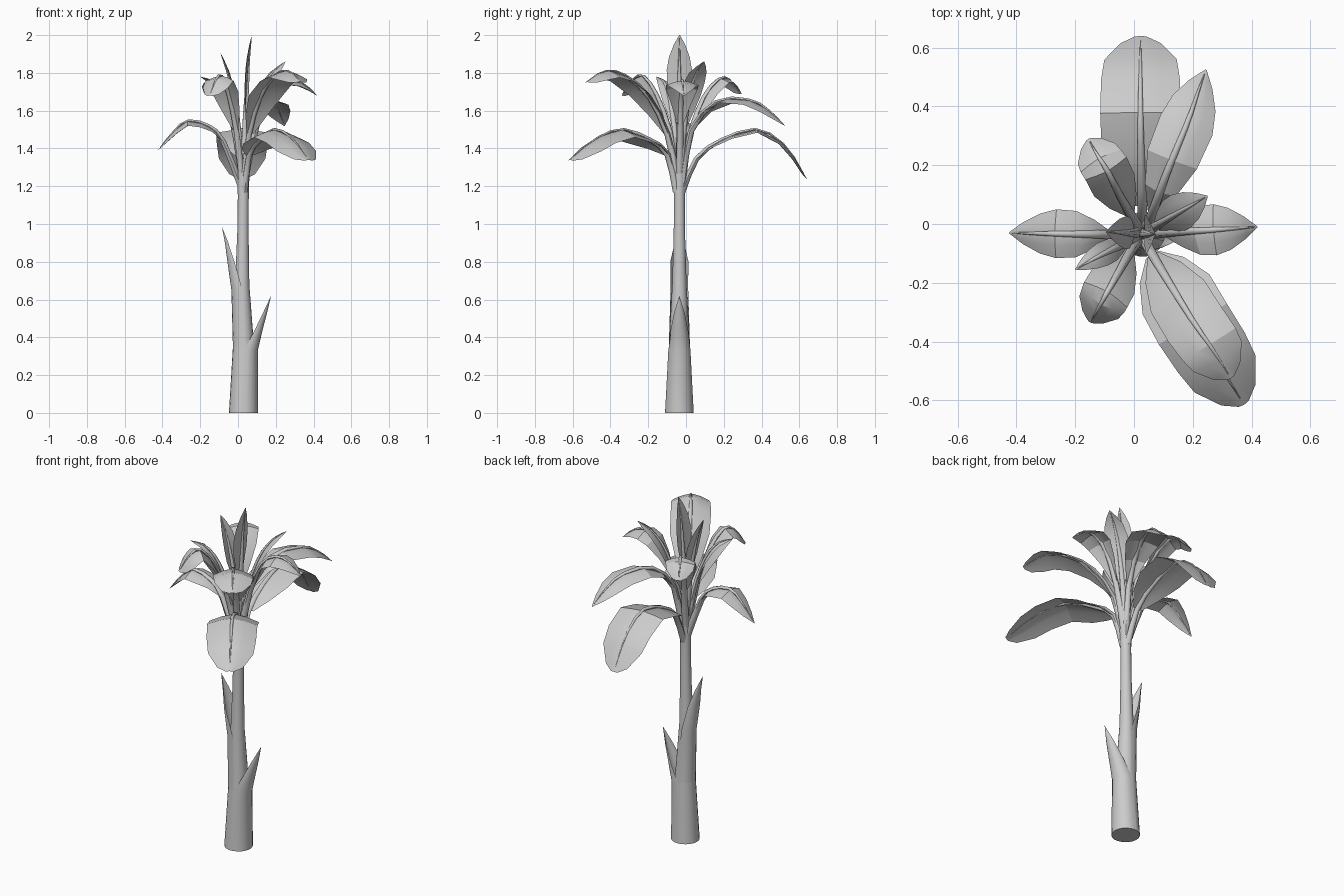
import bpy, bmesh, math
from mathutils import Vector

if "Cube" in bpy.data.objects:
    bpy.data.objects.remove(bpy.data.objects["Cube"])

CY = -0.035  # depth of the trunk axis


def make(name, bm, smooth=None):
    bmesh.ops.remove_doubles(bm, verts=bm.verts, dist=0.0002)
    bmesh.ops.recalc_face_normals(bm, faces=bm.faces)
    me = bpy.data.meshes.new(name)
    bm.to_mesh(me)
    bm.free()
    ob = bpy.data.objects.new(name, me)
    bpy.context.collection.objects.link(ob)
    if smooth:
        bpy.context.view_layer.objects.active = ob
        ob.select_set(True)
        bpy.ops.object.shade_smooth_by_angle(angle=math.radians(smooth))
        ob.select_set(False)
    return ob


def skin(bm, rings, closed=True, caps=True):
    rows = [[bm.verts.new(p) for p in r] for r in rings]
    n = len(rows[0])
    for a, b in zip(rows, rows[1:]):
        for i in range(n if closed else n - 1):
            j = (i + 1) % n
            bm.faces.new((a[i], a[j], b[j], b[i]))
    if closed and caps:
        bm.faces.new(rows[0])
        bm.faces.new(rows[-1])


def arc(cx, z, r, mid, half, n, closed=False):
    steps = n if closed else n - 1
    return [Vector((cx + r * math.cos(mid + half * (2 * i / steps - 1)),
                    CY + r * math.sin(mid + half * (2 * i / steps - 1)), z)) for i in range(n)]


def spline(pts, t):
    # Catmull-Rom through pts, t in segments
    i = min(int(t), len(pts) - 2)
    u = t - i
    p1, p2 = pts[i], pts[i + 1]
    p0 = pts[i - 1] if i else p1 * 2 - p2
    p3 = pts[i + 2] if i + 2 < len(pts) else p2 * 2 - p1
    return 0.5 * (2 * p1 + (p2 - p0) * u + (2 * p0 - 5 * p1 + 4 * p2 - p3) * u * u
                  + (3 * p1 - p0 - 3 * p2 + p3) * u ** 3)


# Trunk: tapered stem
bm = bmesh.new()
skin(bm, [arc(c, z, r, 0, math.pi, 20, True) for c, z, r in
          [(0.028, 0, 0.076), (0.029, 0.35, 0.056), (0.022, 0.68, 0.038),
           (0.026, 0.95, 0.030), (0.028, 1.15, 0.029), (0.028, 1.27, 0.033)]])
make("trunk", bm, 40)

# Sheaths: old leaf bases peeling off the trunk (centre x, z, radius, half angle)
sheaths = {
    "right_sheath": (0, [(0.028, 0.0, 0.077, 100), (0.046, 0.33, 0.059, 105), (0.080, 0.43, 0.048, 85),
                         (0.125, 0.53, 0.029, 75), (0.175, 0.62, 0.0003, 70)]),
    "left_sheath": (math.pi, [(0.030, 0.35, 0.057, 100), (0.012, 0.65, 0.047, 105), (-0.006, 0.80, 0.050, 75),
                              (-0.042, 0.90, 0.027, 70), (-0.085, 0.985, 0.0003, 70)]),
}
for name, (mid, st) in sheaths.items():
    bm = bmesh.new()
    skin(bm, [arc(c, z, r, mid, math.radians(a), 11) for c, z, r, a in st], closed=False)
    make(name, bm, 40)

BLUNT = [(0, .2), (.13, .65), (.3, .98), (.5, 1), (.7, .98), (.84, .9), (.96, .5), (1, .15)]
POINT = [(0, .15), (.15, .6), (.32, .95), (.5, 1), (.7, .82), (.87, .45), (1, .03)]


def leaf(name, pts, width, droop, prof, start=1.0):
    pts = [Vector(p) for p in pts]
    end = len(pts) - 1
    out = pts[-1] - pts[0]
    side = Vector((-out.y, out.x, 0)).normalized()
    # Blade: two halves folded along the midrib
    bm = bmesh.new()
    rows = []
    for f, w in prof:
        t = start + (end - start) * f
        p = spline(pts, t)
        tan = (spline(pts, min(t + .05, end)) - spline(pts, t - .05)).normalized()
        up = tan.cross(side)
        if up.dot(Vector((0, 0, 1)) + out.normalized() * -0.2) < 0:
            up = -up
        h = width * w
        rows.append([p + side * (k * h) - up * (abs(k) ** 1.5 * h * droop) for k in (-1, -.5, 0, .5, 1)])
    skin(bm, rows, closed=False)
    make(name + "_blade", bm, 25)
    # Stalk and midrib: tapered tube
    bm = bmesh.new()
    rings = []
    for i in range(11):
        t = end * .97 * i / 10
        p = spline(pts, t)
        tan = (spline(pts, t + .03) - p).normalized()
        nor = tan.cross(side).normalized()
        r = 0.018 * (1 - i / 10) ** 0.9 + 0.0015
        rings.append([p + r * (side * math.cos(a) + nor * math.sin(a))
                      for a in [k * math.tau / 6 for k in range(6)]])
    skin(bm, rings)
    make(name + "_stalk", bm, 60)


# Leaf crown: midrib path, half width, droop
leaf("low_back_leaf", [(.028, -.02, 1.17), (.028, .06, 1.35), (.025, .2, 1.45), (.022, .38, 1.50),
                       (.022, .53, 1.41), (.022, .64, 1.24)], .137, .12, BLUNT)
leaf("low_front_leaf", [(.035, -.05, 1.17), (.06, -.10, 1.37), (.12, -.20, 1.45), (.20, -.34, 1.50),
                        (.29, -.48, 1.45), (.375, -.615, 1.34)], .135, .3, BLUNT)
leaf("low_left_leaf", [(.015, -.035, 1.2), (-.08, -.035, 1.44), (-.16, -.035, 1.52), (-.27, -.033, 1.545),
                       (-.35, -.032, 1.48), (-.425, -.03, 1.39)], .083, .3, POINT)
leaf("back_right_leaf", [(.035, -.02, 1.22), (.06, .03, 1.5), (.11, .17, 1.65), (.18, .34, 1.655),
                         (.215, .44, 1.60), (.245, .525, 1.52)], .095, .25, POINT)
leaf("right_leaf", [(.04, -.035, 1.25), (.10, -.03, 1.52), (.18, -.025, 1.70), (.27, -.02, 1.76),
                    (.35, -.015, 1.74), (.42, -.01, 1.68)], .087, .3, POINT)
leaf("high_front_leaf", [(.035, -.05, 1.25), (.06, -.10, 1.48), (.12, -.20, 1.68), (.20, -.33, 1.79),
                         (.27, -.43, 1.81), (.33, -.525, 1.755)], .108, .35, BLUNT)
leaf("back_left_leaf", [(.02, -.025, 1.25), (-.01, .03, 1.5), (-.05, .10, 1.68), (-.09, .18, 1.77),
                        (-.125, .235, 1.76), (-.155, .29, 1.69)], .08, .3, BLUNT)
leaf("front_left_leaf", [(.02, -.045, 1.25), (-.01, -.09, 1.5), (-.05, -.16, 1.69), (-.09, -.23, 1.785),
                         (-.12, -.285, 1.76), (-.15, -.335, 1.68)], .085, .35, BLUNT)
leaf("small_left_leaf", [(.02, -.04, 1.27), (-.02, -.06, 1.5), (-.07, -.085, 1.66), (-.13, -.115, 1.75),
                         (-.20, -.155, 1.78)], .042, .25, POINT)
leaf("upper_right_leaf", [(.04, -.03, 1.27), (.07, -.01, 1.5), (.12, .02, 1.69), (.18, .055, 1.80),
                          (.25, .095, 1.86)], .065, .2, POINT)
leaf("tall_leaf", [(.028, -.035, 1.25), (.038, -.035, 1.55), (.05, -.035, 1.75), (.058, -.035, 1.87),
                   (.073, -.034, 2.0)], .067, -.2, POINT)
leaf("tall_left_leaf", [(.02, -.03, 1.25), (.0, -.03, 1.53), (-.025, -.03, 1.68), (-.055, -.028, 1.80),
                        (-.095, -.027, 1.91)], .056, -.2, POINT)
